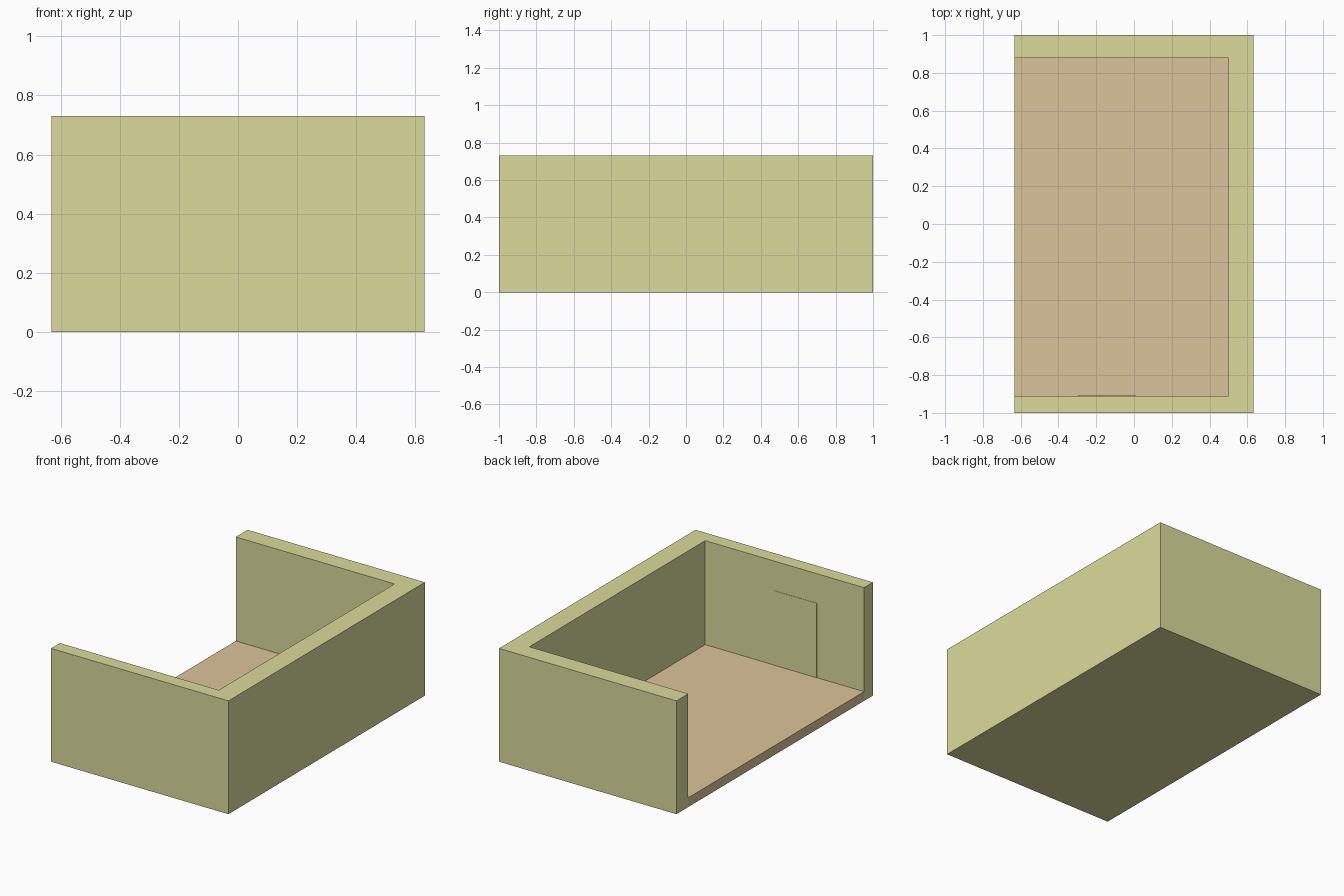
import bpy

if "Cube" in bpy.data.objects:
    bpy.data.objects.remove(bpy.data.objects["Cube"])


def material(name, rgb):
    m = bpy.data.materials.new(name)
    m.diffuse_color = (*rgb, 1)
    m.use_nodes = True
    m.node_tree.nodes["Principled BSDF"].inputs["Base Color"].default_value = m.diffuse_color
    return m


def box(name, lo, hi, mat):
    """Axis-aligned box between two corners."""
    bpy.ops.mesh.primitive_cube_add(size=1)
    o = bpy.context.object
    o.name = name
    for v in o.data.vertices:
        v.co = [a if c < 0 else b for c, a, b in zip(v.co, lo, hi)]
    o.data.materials.append(mat)
    return o


wall_mat = material("wall_yellow", (0.71, 0.71, 0.33))
floor_mat = material("floor_tan", (0.71, 0.55, 0.32))

X, Y, H = 0.632, 1.0, 0.73        # outer half width, half length, height
IN_X, IN_F, IN_B = 0.50, -0.91, 0.88  # inner faces of the right, front and back walls
FLOOR, BASE = 0.06, 0.002

# Walls: solid block hollowed out, open at the top and the left side
walls = box("walls", (-X, -Y, 0), (X, Y, H), wall_mat)
cutter = box("room_cutter", (-X - 0.2, IN_F, BASE), (IN_X, IN_B, H + 0.2), wall_mat)
cut = walls.modifiers.new("hollow", 'BOOLEAN')
cut.operation = 'DIFFERENCE'
cut.solver = 'EXACT'
cut.object = cutter
bpy.context.view_layer.objects.active = walls
bpy.ops.object.modifier_apply(modifier=cut.name)
bpy.data.objects.remove(cutter)

# Floor slab between the walls
box("floor", (-X, IN_F, BASE), (IN_X, IN_B, FLOOR), floor_mat)

# Flush door panel on the inside of the front wall
box("door", (-0.296, IN_F - 0.02, FLOOR), (0.01, IN_F + 0.002, FLOOR + 0.48), wall_mat)
